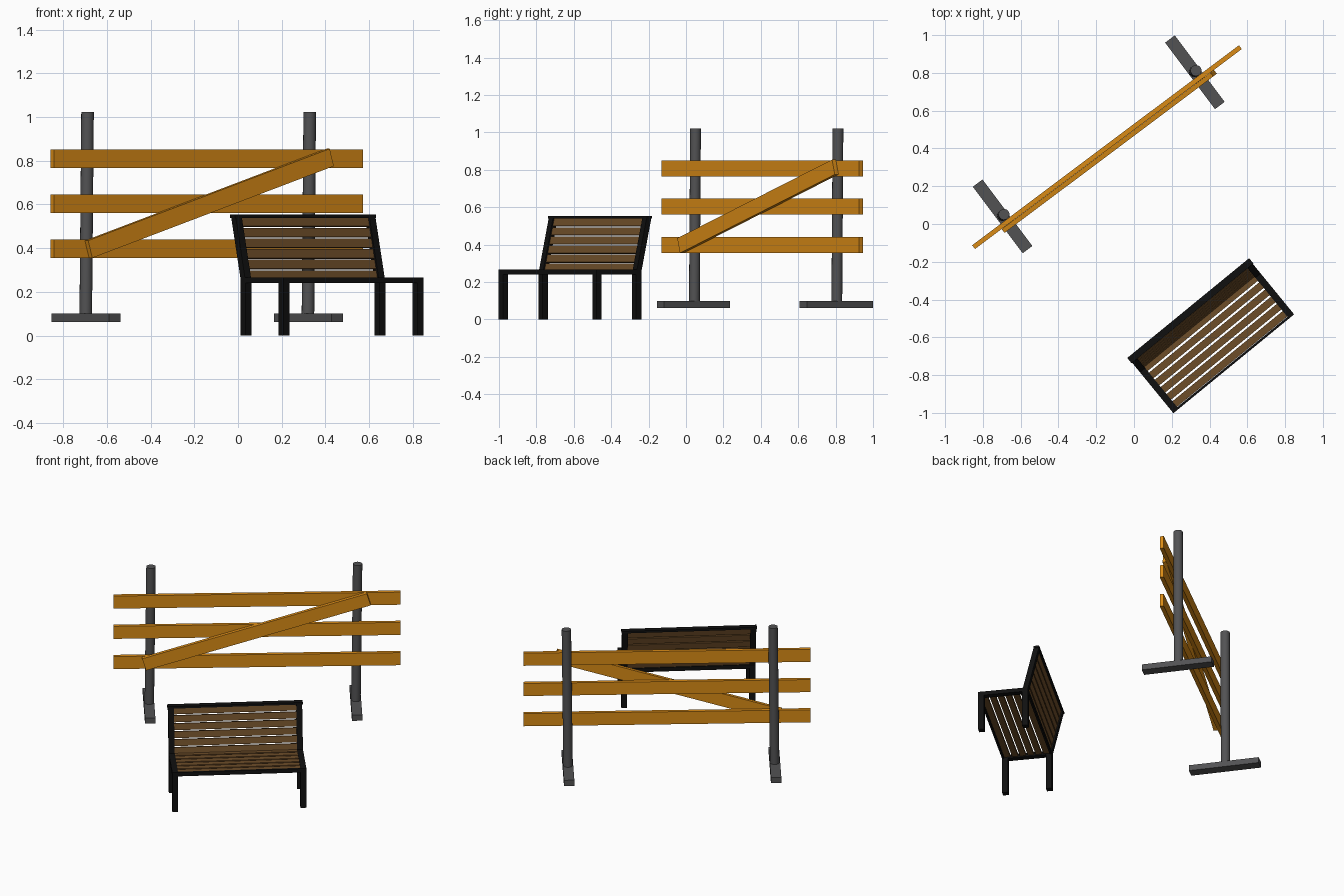
import bpy, bmesh, math
from mathutils import Matrix, Vector

if "Cube" in bpy.data.objects:
    bpy.data.objects.remove(bpy.data.objects["Cube"])


def material(name, rgb):
    m = bpy.data.materials.new(name)
    m.diffuse_color = (*rgb, 1)
    m.use_nodes = True
    m.node_tree.nodes["Principled BSDF"].inputs["Base Color"].default_value = m.diffuse_color
    return m


ORANGE = material("orange_paint", (0.70, 0.26, 0.008))
GREY = material("grey_metal", (0.085, 0.085, 0.088))
BROWN = material("brown_wood", (0.155, 0.075, 0.022))
BLACK = material("black_metal", (0.005, 0.005, 0.005))


def make(name, bm, matrix, mat):
    me = bpy.data.meshes.new(name)
    bm.to_mesh(me)
    bm.free()
    ob = bpy.data.objects.new(name, me)
    bpy.context.collection.objects.link(ob)
    ob.matrix_world = matrix
    me.materials.append(mat)
    return ob


def box(name, frame, loc, size, mat, axis='X', angle=0.0):
    bm = bmesh.new()
    bmesh.ops.create_cube(bm, size=1)
    bmesh.ops.scale(bm, vec=Vector(size), verts=bm.verts)
    return make(name, bm, frame @ Matrix.Translation(loc) @ Matrix.Rotation(angle, 4, axis), mat)


def frame(x, y, degrees):
    return Matrix.Translation((x, y, 0)) @ Matrix.Rotation(math.radians(degrees), 4, 'Z')


# --- Barrier: local x runs along the planks, local -y is the front ---
F = frame(-0.143, 0.407, 36.85)
for i, z in enumerate((0.398, 0.603, 0.808)):
    box(f"plank_{i + 1}", F, (0, 0, z), (1.765, 0.025, 0.085), ORANGE)
box("diagonal_brace", F, (-0.004, -0.0255, 0.605), (1.443, 0.025, 0.083), ORANGE,
    'Y', -math.atan2(0.42, 1.38))
for side, s in (("left", -1), ("right", 1)):
    box(f"{side}_foot", F, (-0.026 + s * 0.636, 0.038, 0.081), (0.064, 0.44, 0.038), GREY)
    bm = bmesh.new()
    bmesh.ops.create_cone(bm, cap_ends=True, segments=16, radius1=0.029, radius2=0.029, depth=0.94)
    for f in bm.faces:
        f.smooth = len(f.verts) == 4
    for e in bm.edges:
        e.smooth = all(len(f.verts) == 4 for f in e.link_faces)
    make(f"{side}_post", bm, F @ Matrix.Translation((-0.020 + s * 0.635, 0.042, 0.552))
         @ Matrix.Rotation(0.011, 4, 'Y'), GREY)

# --- Bench: local x runs along the seat, local -y is the front ---
B = frame(0.43, -0.62, 39.3)
W, D, T = 0.395, 0.137, 0.036
LOW, HIGH = Vector((0, D, 0.25)), Vector((0, 0.208, 0.545))
back = HIGH - LOW
tilt = -math.atan2(back.y, back.z)
for side, s in (("left", -1), ("right", 1)):
    for end, y in (("front", -D), ("back", D)):
        box(f"{side}_{end}_leg", B, (s * W, y, 0.125), (T, T, 0.25), BLACK)
    box(f"{side}_seat_rail", B, (s * W, 0, 0.253), (T, 2 * D + T, 0.026), BLACK)
    mid = (LOW + HIGH) / 2
    box(f"{side}_back_upright", B, (s * W, mid.y, mid.z), (T, 0.032, back.length), BLACK, 'X', -tilt * -1)

# Front and back edges of the seat, and the cap of the backrest
box("front_seat_rail", B, (0, -D - 0.012, 0.253), (2 * W, 0.012, 0.026), BLACK)
box("back_seat_rail", B, (0, D + 0.012, 0.253), (2 * W, 0.012, 0.026), BLACK)
box("back_cap", B, (0, 0.208, 0.546), (0.834, 0.036, 0.014), BLACK)

# Slats
inner = 2 * W - T + 0.004
for i in range(6):
    box(f"seat_slat_{i + 1}", B, (0, -0.122 + i * 0.049, 0.255), (inner, 0.038, 0.015), BROWN)
    p = LOW + back * ((0.519 - i * 0.0485 - LOW.z) / back.z)
    box(f"back_slat_{i + 1}", B, p, (inner, 0.015, 0.042), BROWN, 'X', tilt)
